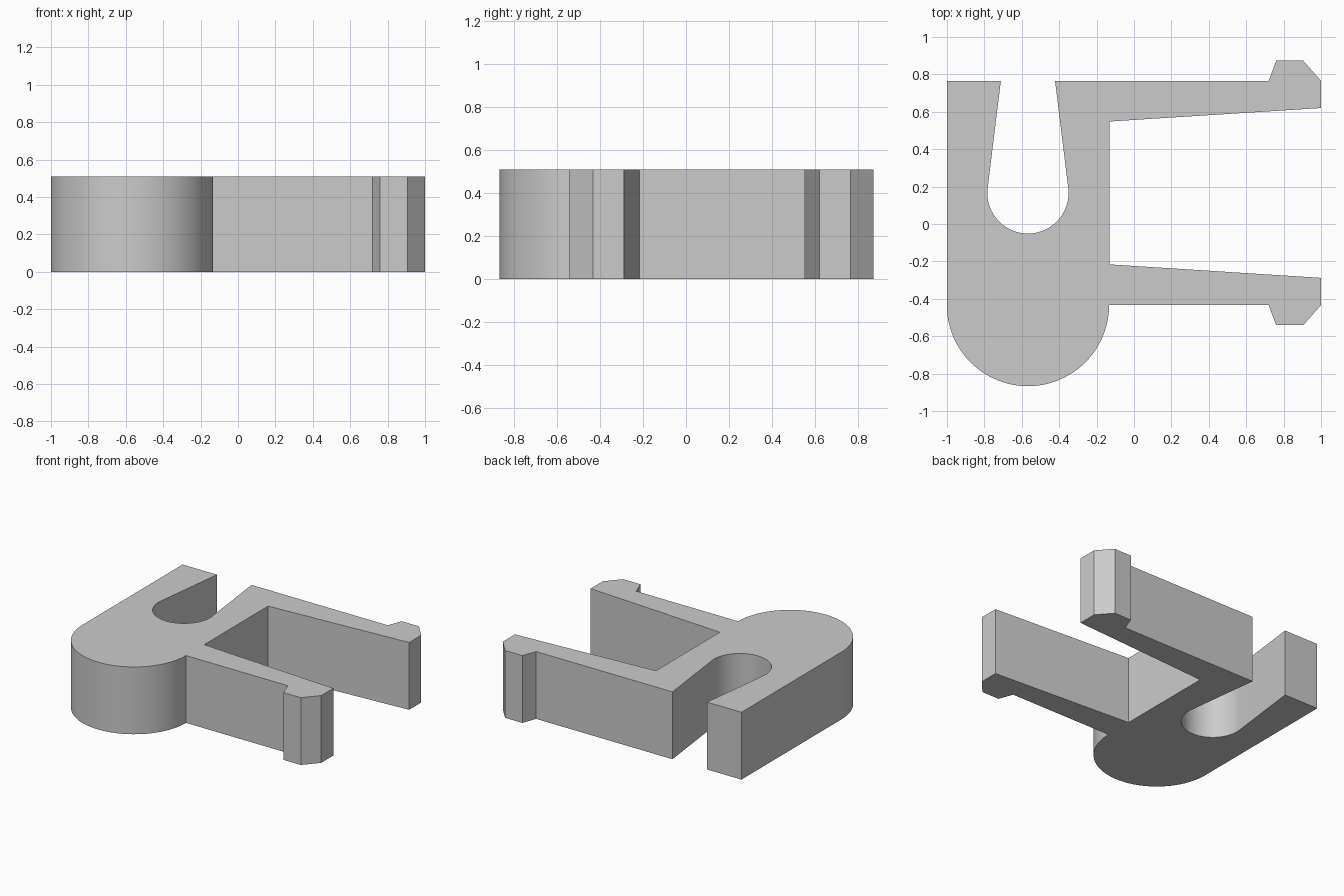
import bpy, bmesh
from math import radians, sin, cos

HEIGHT = 0.51
MID_Y = 0.166        # the two arms mirror about this line
CENTRE_X = -0.567    # axis of the rounded body and the slot

if "Cube" in bpy.data.objects:
    bpy.data.objects.remove(bpy.data.objects["Cube"], do_unlink=True)

grey = bpy.data.materials.new("light_grey")
grey.use_nodes = True
colour = (0.6, 0.6, 0.6, 1)
grey.diffuse_color = colour
grey.node_tree.nodes["Principled BSDF"].inputs["Base Color"].default_value = colour


def arc(cx, cy, r, start, end, steps):
    angles = [radians(start + (end - start) * i / steps) for i in range(steps + 1)]
    return [(cx + r * cos(a), cy + r * sin(a)) for a in angles]


def extrude_profile(name, points):
    bm = bmesh.new()
    base = bm.faces.new([bm.verts.new((x, y, 0)) for x, y in points])
    top = bmesh.ops.extrude_face_region(bm, geom=[base], use_keep_orig=True)
    moved = [v for v in top["geom"] if isinstance(v, bmesh.types.BMVert)]
    bmesh.ops.translate(bm, verts=moved, vec=(0, 0, HEIGHT))
    bmesh.ops.recalc_face_normals(bm, faces=bm.faces)
    # split the concave caps cleanly
    bmesh.ops.triangulate(bm, faces=[f for f in bm.faces if len(f.verts) > 4])
    mesh = bpy.data.meshes.new(name)
    bm.to_mesh(mesh)
    bm.free()
    mesh.materials.append(grey)
    obj = bpy.data.objects.new(name, mesh)
    bpy.context.collection.objects.link(obj)
    bpy.ops.object.select_all(action="DESELECT")
    obj.select_set(True)
    bpy.context.view_layer.objects.active = obj
    bpy.ops.object.shade_smooth_by_angle(angle=radians(30))
    return obj


# Hooked arm, from its inner root round the tip to the outer edge
back_arm = [(-0.132, 0.548), (1, 0.62), (1, 0.765),
            (0.905, 0.873), (0.76, 0.873), (0.72, 0.765)]
front_arm = [(x, 2 * MID_Y - y) for x, y in reversed(back_arm)]

# Rounded body end, and tapered slot with a round floor
round_end = arc(CENTRE_X, -0.433, 0.434, 180, 360, 48)
slot_floor = arc(CENTRE_X, MID_Y, 0.217, 367, 173, 40)
slot = [(-0.422, 0.765)] + slot_floor + [(-0.712, 0.765)]

extrude_profile("clip_body", round_end + front_arm + back_arm + slot + [(-1, 0.765)])
